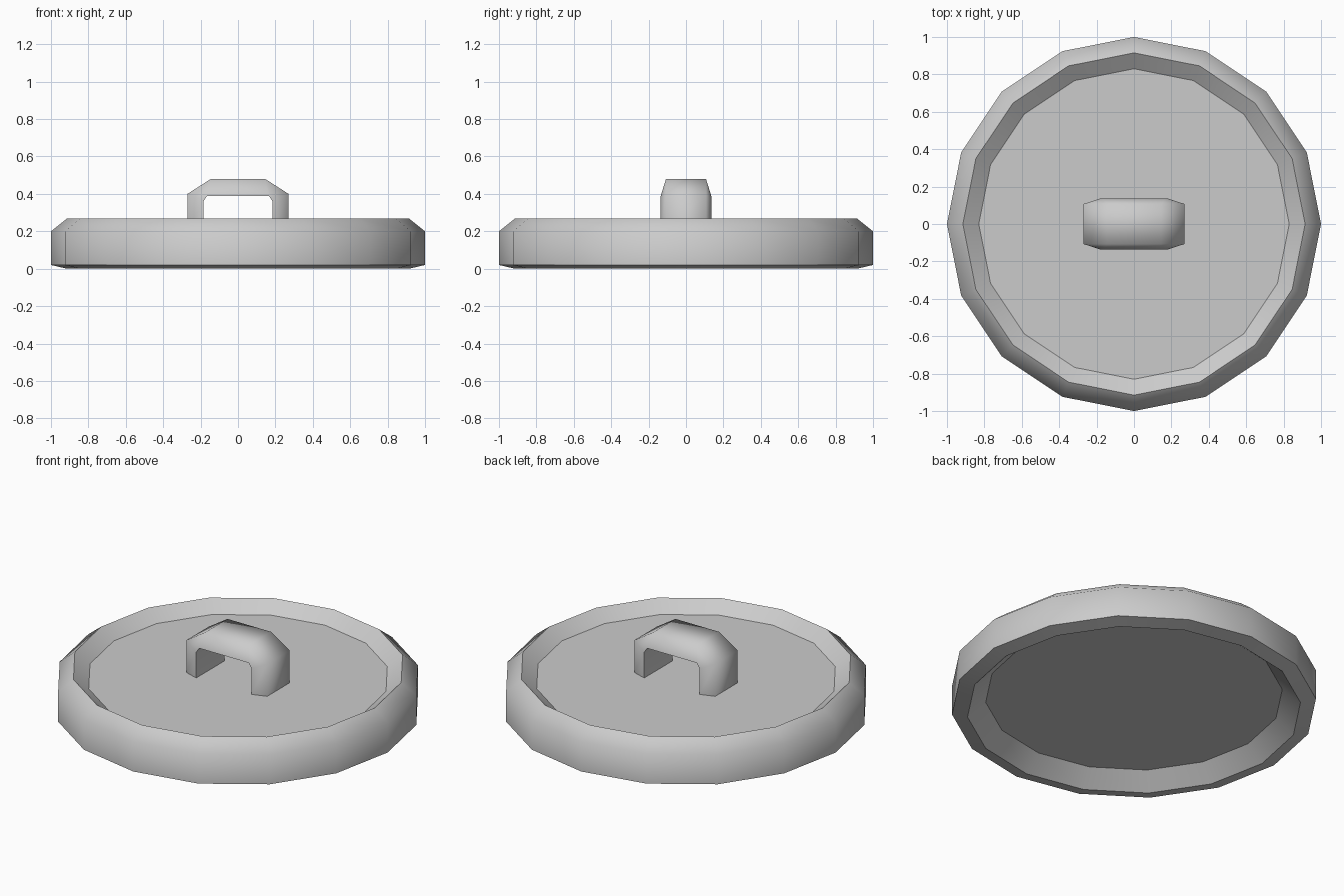
import bpy, bmesh, math

if "Cube" in bpy.data.objects:
    bpy.data.objects.remove(bpy.data.objects["Cube"])

SIDES = 16


def finish(name, bm):
    bmesh.ops.recalc_face_normals(bm, faces=bm.faces)
    for f in bm.faces:
        f.smooth = True
    mesh = bpy.data.meshes.new(name)
    bm.to_mesh(mesh)
    bm.free()
    obj = bpy.data.objects.new(name, mesh)
    bpy.context.collection.objects.link(obj)
    return obj


# Lid disc: (radius, height, crisp edge) from upper floor round to underside
profile = [(0.83, 0.205, True), (0.915, 0.268, True), (1.0, 0.2, False),
           (1.0, 0.02, True), (0.915, 0.0, True), (0.815, 0.088, True)]
bm = bmesh.new()
rings = []
for r, z, crisp in profile:
    rings.append([bm.verts.new((r * math.cos(math.tau * i / SIDES),
                                r * math.sin(math.tau * i / SIDES), z))
                  for i in range(SIDES)])
for a, b in zip(rings, rings[1:]):
    for i in range(SIDES):
        j = (i + 1) % SIDES
        bm.faces.new((a[i], b[i], b[j], a[j]))
bm.faces.new(rings[0])
bm.faces.new(rings[-1])
for ring, (r, z, crisp) in zip(rings, profile):
    for i in range(SIDES):
        bm.edges.get((ring[i], ring[(i + 1) % SIDES])).smooth = not crisp
finish("lid_disc", bm)

# Handle: inner and outer arch outlines swept as a tapered strap
inner = [(0.185, 0.205), (0.185, 0.36), (0.165, 0.39)]
outer = [(0.27, 0.205), (0.27, 0.40), (0.145, 0.48)]
inner += [(-x, z) for x, z in reversed(inner)]
outer += [(-x, z) for x, z in reversed(outer)]
bm = bmesh.new()
sections = []
for (xi, zi), (xo, zo) in zip(inner, outer):
    sections.append([bm.verts.new(p) for p in
                     ((xi, -0.135, zi), (xo, -0.107, zo),
                      (xo, 0.107, zo), (xi, 0.135, zi))])
for a, b in zip(sections, sections[1:]):
    for i in range(4):
        j = (i + 1) % 4
        bm.faces.new((a[i], b[i], b[j], a[j]))
    for k in (0, 3):
        bm.edges.get((a[k], b[k])).smooth = False
finish("handle", bm)
